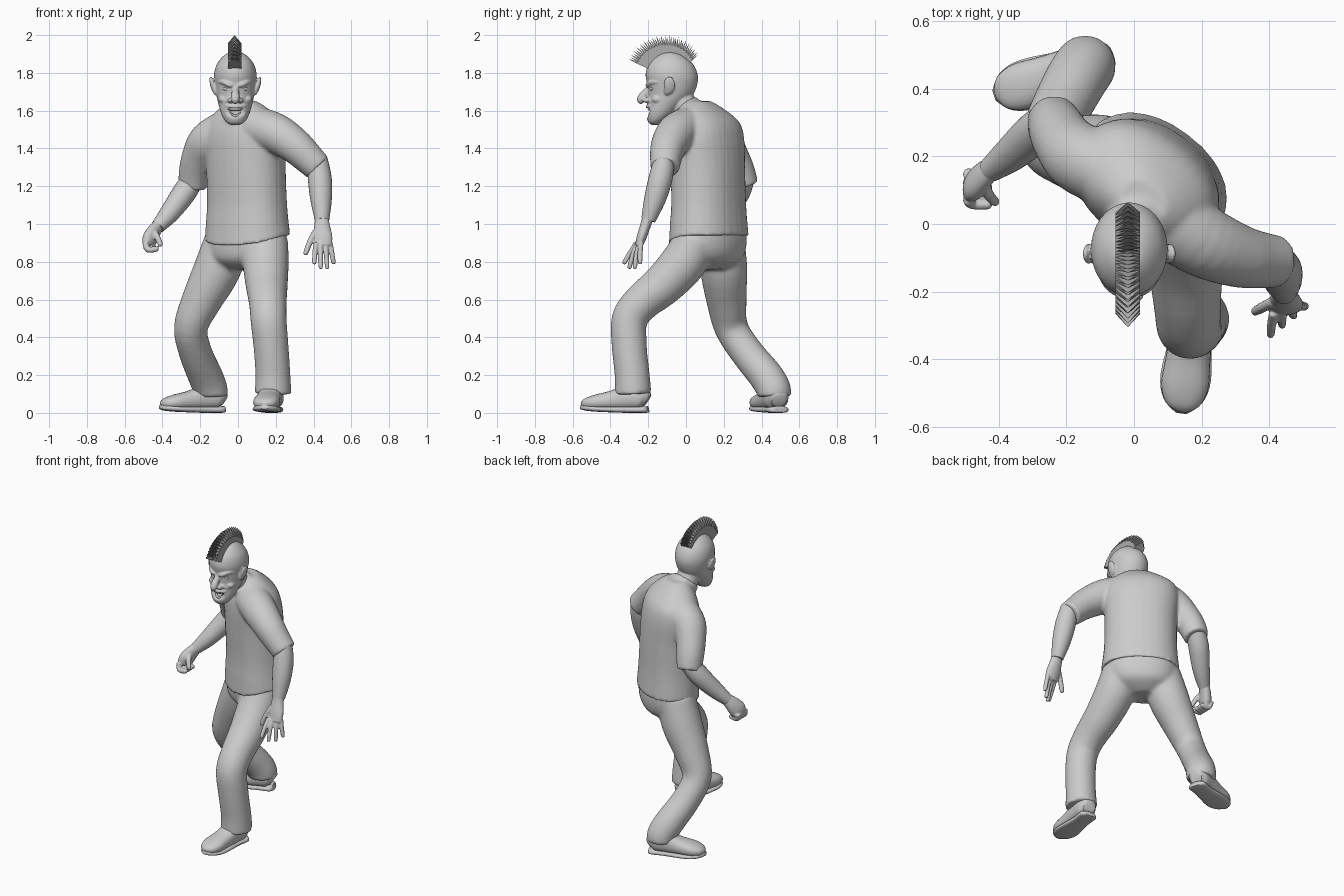
import bpy, bmesh, math
from mathutils import Vector, Matrix

if "Cube" in bpy.data.objects:
    bpy.data.objects.remove(bpy.data.objects["Cube"])


def material(name, v):
    m = bpy.data.materials.new(name)
    m.use_nodes = True
    m.diffuse_color = (v, v, v, 1)
    m.node_tree.nodes["Principled BSDF"].inputs["Base Color"].default_value = (v, v, v, 1)
    return m


GREY = material("plain grey", 0.6)
HAIR = material("hair grey", 0.42)


def finish(name, bm, mat=GREY, smooth=True):
    bmesh.ops.recalc_face_normals(bm, faces=bm.faces)
    me = bpy.data.meshes.new(name)
    bm.to_mesh(me)
    bm.free()
    me.materials.append(mat)
    if smooth:
        me.polygons.foreach_set("use_smooth", [True] * len(me.polygons))
        me.set_sharp_from_angle(angle=math.radians(50))
    ob = bpy.data.objects.new(name, me)
    bpy.context.scene.collection.objects.link(ob)
    return ob


def apply_modifiers(ob):
    bpy.context.view_layer.update()
    me = bpy.data.meshes.new_from_object(ob.evaluated_get(bpy.context.evaluated_depsgraph_get()))
    ob.modifiers.clear()
    ob.data = me


def fuse(name, parts, voxel, rounds):
    """Merge overlapping parts into one softly blended skin."""
    bm = bmesh.new()
    for p in parts:
        bm.from_mesh(p.data)
        bpy.data.objects.remove(p)
    ob = finish(name, bm)
    re = ob.modifiers.new("skin", 'REMESH')
    re.mode, re.voxel_size, re.use_smooth_shade = 'VOXEL', voxel, True
    sm = ob.modifiers.new("blend", 'SMOOTH')
    sm.factor, sm.iterations = .5, rounds
    apply_modifiers(ob)
    if not ob.data.materials:
        ob.data.materials.append(GREY)


def spline(points, steps):
    """Smooth interpolation of all components through the points."""
    pts = [Vector(p) for p in points]
    out = []
    for i in range(len(pts) - 1):
        a, b, c, d = pts[max(i - 1, 0)], pts[i], pts[i + 1], pts[min(i + 2, len(pts) - 1)]
        for k in range(steps):
            t = k / steps
            out.append(b + (c - a) * (t / 2) + (a * 2 - b * 5 + c * 4 - d) * (t * t / 2)
                       + (b * 3 - a - c * 3 + d) * (t ** 3 / 2))
    return out + [pts[-1]]


def loft(name, rings, side=(1, 0, 0), flat=False, power=2, segs=24, steps=4, shape=None):
    """Skin rings (x, y, z, half width, half depth) along a path."""
    rings = spline([r if len(r) == 5 else (*r, r[3]) for r in rings], steps)
    pos = [Vector(r[:3]) for r in rings]
    bm = bmesh.new()
    loops = []
    for i, r in enumerate(rings):
        t = Vector((0, 0, 1)) if flat else (pos[min(i + 1, len(pos) - 1)] - pos[max(i - 1, 0)]).normalized()
        u = Vector(side)
        u = (u - t * u.dot(t)).normalized()
        v = t.cross(u)
        loop = []
        for k in range(segs):
            c, s = math.cos(math.tau * k / segs), math.sin(math.tau * k / segs)
            c = math.copysign(abs(c) ** (2 / power), c)
            s = math.copysign(abs(s) ** (2 / power), s)
            loop.append(bm.verts.new(pos[i] + u * c * max(r[3], .002) + v * s * max(r[4], .002)))
        loops.append(loop)
    for a, b in zip(loops, loops[1:]):
        for k in range(segs):
            n = (k + 1) % segs
            bm.faces.new((a[k], a[n], b[n], b[k]))
    bm.faces.new(loops[0])
    bm.faces.new(loops[-1])
    if shape:
        for v in bm.verts:
            shape(v.co)
    return finish(name, bm)


def blob(name, centre, size, turn=0, axis="Z"):
    bm = bmesh.new()
    m = Matrix.Translation(centre) @ Matrix.Rotation(math.radians(turn), 4, axis) @ Matrix.Diagonal((*size, 1))
    bmesh.ops.create_uvsphere(bm, u_segments=20, v_segments=12, radius=1, matrix=m)
    return finish(name, bm)


def finger(a, b, c, r=.014):
    end = Vector(c) + (Vector(c) - Vector(b)).normalized() * r * .6
    return loft("finger", [(*a, r), (*b, r), (*c, r * .85), (*end, r * .3)], (.6, .5, .3), segs=10, steps=3)


# Shirt, turned with the right shoulder back; its front hem hangs lower
ACROSS = (.8, -.6, 0)


def hem(co):
    if co.z < 1.0:
        co.z -= .055 * max(0, (Vector((.05, .12, 0)) - co).dot(Vector((.6, .8, 0)))) / .18


torso = loft("torso", [(.05, .12, .94, .24, .182), (.048, .12, 1.1, .224, .172), (.042, .115, 1.3, .222, .172),
                       (.035, .11, 1.45, .232, .166), (.03, .105, 1.54, .21, .145),
                       (.03, .08, 1.61, .14, .1), (.028, .065, 1.65, .075, .06)], ACROSS, True, 2.2, 32, shape=hem)
left_sleeve = loft("sleeve", [(.09, .02, 1.515, .11), (.2, -.05, 1.48, .107), (.3, -.092, 1.415, .095),
                              (.36, -.105, 1.36, .086), (.425, -.112, 1.297, .077)])
right_sleeve = loft("sleeve", [(-.08, .16, 1.485, .11), (-.16, .195, 1.435, .105), (-.205, .24, 1.36, .092),
                               (-.228, .28, 1.28, .085), (-.24, .308, 1.2, .077)])
collar = loft("collar", [(.015, .04, 1.56, .092), (.0, -.01, 1.622, .082)])
fuse("shirt", [torso, left_sleeve, right_sleeve, collar], .01, 5)

# Trousers
hips = loft("hips", [(.05, .125, .97, .222, .168), (.045, .125, .88, .218, .17), (.035, .125, .81, .18, .15),
                     (.025, .12, .76, .08, .08)], ACROSS, True, 2.2, 32)
left_leg = loft("leg", [(.15, .055, .92, .115), (.147, -.01, .8, .122), (.152, -.12, .68, .112),
                        (.158, -.24, .58, .1), (.162, -.3, .49, .096), (.175, -.3, .35, .093),
                        (.185, -.285, .2, .093), (.185, -.28, .1, .098)])
right_leg = loft("leg", [(-.055, .19, .92, .12), (-.11, .2, .76, .125), (-.195, .215, .59, .106),
                         (-.25, .24, .45, .09), (-.225, .322, .32, .088),
                         (-.175, .42, .2, .092), (-.148, .462, .13, .092), (-.143, .468, .085, .09)])
fuse("trousers", [hips, left_leg, right_leg], .01, 12)


# Shoes: upper and sole along a heel-to-toe line
def shoe(side_name, heel, toe):
    heel, toe = Vector((*heel, 0)), Vector((*toe, 0))
    d = toe - heel
    across = d.cross(Vector((0, 0, 1))).normalized()

    def along(rows):
        return [(*(heel + d * f + Vector((0, 0, z))), w, h) for f, z, w, h in rows]
    loft(side_name + "_shoe", along([(.01, .065, .04, .035), (.1, .08, .062, .06), (.32, .08, .064, .064),
                                     (.55, .066, .066, .05), (.78, .056, .07, .04),
                                     (.93, .048, .05, .027), (.99, .044, .015, .01)]), across, power=2.4)
    loft(side_name + "_sole", along([(0, .02, .035, .017), (.06, .017, .058, .017), (.3, .017, .058, .017),
                                     (.7, .02, .075, .015), (.9, .026, .058, .015),
                                     (1, .032, .018, .012)]), across, power=3)


shoe("left", (.185, -.2), (.14, -.558))
shoe("right", (-.075, .495), (-.412, .38))

# Bare forearms and hands
loft("left_forearm", [(.42, -.115, 1.34, .055), (.433, -.135, 1.24, .063), (.44, -.165, 1.13, .057),
                      (.445, -.2, 1.02, .038)])
hand = [loft("palm", [(.445, -.2, 1.04, .034, .03), (.445, -.215, .99, .042, .028), (.45, -.235, .93, .05, .026),
                      (.45, -.25, .885, .046, .02)])]
for i in range(4):
    f = i - 1.5
    hand.append(finger((.45 + f * .025, -.25 + f * .008, .9), (.452 + f * .03, -.27 + f * .018, .845),
                       (.455 + f * .034, -.285 + f * .028, .768 + .012 * f * f)))
hand.append(finger((.41, -.23, .96), (.383, -.245, .91), (.358, -.258, .845), .016))
fuse("left_hand", hand, .005, 3)

loft("right_forearm", [(-.225, .31, 1.26, .058), (-.285, .275, 1.165, .063), (-.36, .21, 1.06, .053),
                       (-.425, .16, .985, .037)])
hand = [loft("palm", [(-.415, .17, 1.0, .033, .03), (-.445, .145, .96, .048, .034), (-.467, .12, .92, .055, .036),
                      (-.477, .105, .885, .045, .028)], (.3, .8, -.3))]
for i in range(4):
    y = .15 - i * .026
    hand.append(finger((-.49, y, .905), (-.478, y - .012, .865), (-.43, y - .015, .868), .017))
hand.append(finger((-.44, .11, .955), (-.425, .08, .925), (-.41, .065, .89), .016))
fuse("right_hand", hand, .005, 3)

# Skull and neck
MID = -.014
skull = loft("skull", [(MID, -.165, 1.524, .022, .016), (MID, -.16, 1.54, .049, .04),
                       (MID, -.14, 1.575, .071, .07), (MID, -.115, 1.62, .086, .092),
                       (MID, -.083, 1.68, .1, .118), (MID, -.073, 1.74, .11, .133),
                       (MID, -.076, 1.79, .113, .138), (MID, -.08, 1.84, .101, .122),
                       (MID, -.083, 1.88, .073, .087), (MID, -.085, 1.905, .04, .046),
                       (MID, -.085, 1.911, .006, .006)], flat=True, segs=36)
neck = loft("neck", [(.02, .05, 1.54, .08), (.0, .0, 1.61, .072), (-.012, -.04, 1.68, .072)])

# Open mouth carved out of the skull
cutter = blob("mouth_cutter", (MID, -.21, 1.592), (.054, .042, .031))
mod = skull.modifiers.new("mouth", 'BOOLEAN')
mod.operation, mod.object, mod.solver = 'DIFFERENCE', cutter, 'EXACT'
apply_modifiers(skull)
bpy.data.objects.remove(cutter)


def face_strip(name, z_mid, z_end, y, half, r):
    """Curved strip across the mouth."""
    return loft(name, [(MID - half, y + .024, z_end, r), (MID - half * .5, y + .006, z_mid * .7 + z_end * .3, r),
                       (MID, y, z_mid, r), (MID + half * .5, y + .006, z_mid * .7 + z_end * .3, r),
                       (MID + half, y + .024, z_end, r)], (0, 0, 1), segs=10)


face_strip("upper_teeth", 1.609, 1.611, -.195, .042, .008)
face_strip("lower_teeth", 1.572, 1.595, -.188, .038, .007)
head = [skull, neck, face_strip("lip", 1.62, 1.626, -.206, .054, .008),
        face_strip("lip", 1.559, 1.618, -.197, .054, .008),
        blob("chin", (MID, -.168, 1.543), (.036, .026, .019)),
        loft("nose", [(MID, -.18, 1.74, .014), (MID, -.205, 1.705, .018), (MID, -.227, 1.678, .023),
                      (MID, -.238, 1.656, .022), (MID, -.229, 1.64, .011)], segs=16)]

# Mirrored nostrils, cheeks, angry brows, smile folds, ears and eyes
for s, side_name in ((1, "left"), (-1, "right")):
    head += [blob("nostril", (MID + s * .026, -.21, 1.655), (.016, .019, .014)),
             blob("cheek", (MID + s * .06, -.15, 1.66), (.03, .033, .024)),
             loft("brow", [(MID + s * .01, -.2, 1.732, .01), (MID + s * .035, -.2, 1.738, .014),
                           (MID + s * .065, -.178, 1.752, .013), (MID + s * .09, -.145, 1.75, .006)],
                  (0, 0, 1), segs=12),
             loft("smile_fold", [(MID + s * .03, -.198, 1.66, .01), (MID + s * .058, -.168, 1.637, .012),
                                 (MID + s * .065, -.15, 1.6, .009)], segs=12),
             blob("ear", (MID + s * .12, -.088, 1.735), (.013, .03, .047), s * 14, "Y"),
             blob("ear_root", (MID + s * .102, -.1, 1.715), (.02, .018, .034))]
    blob(side_name + "_eye", (MID + s * .046, -.176, 1.714), (.02, .015, .011), -s * 12, "Y")
fuse("head", head, .0045, 3)

# Mohawk: a fan of pointed blades over the skull, solid at the root
bm = bmesh.new()
COUNT = 40
for i in range(COUNT):
    f = i / (COUNT - 1)
    ang = math.radians(64 - 114 * f)
    top = min(.244 - .04 * f * f, .23 / math.cos(ang)) - (.008 if i % 2 else 0)

    def point(x, radius, shift=0):
        a = ang + shift
        return bm.verts.new((MID + x - .004, -.085 - radius * math.sin(a), 1.77 + radius * math.cos(a)))
    fl, fr, bl, br = (point(x, .115, sh) for sh in (.03, -.03) for x in (-.036, .036))
    fml, fmr, bml, bmr = (point(x, top - .045, sh) for sh in (.028, -.024) for x in (-.036, .036))
    tip = point(0, top, .012)
    for face in ((fl, fr, fmr, tip, fml), (br, bl, bml, tip, bmr), (fl, bl, br, fr),
                 (fl, fml, bml, bl), (fr, br, bmr, fmr), (fml, tip, bml), (fmr, bmr, tip)):
        bm.faces.new(face)
finish("mohawk", bm, HAIR, False)
